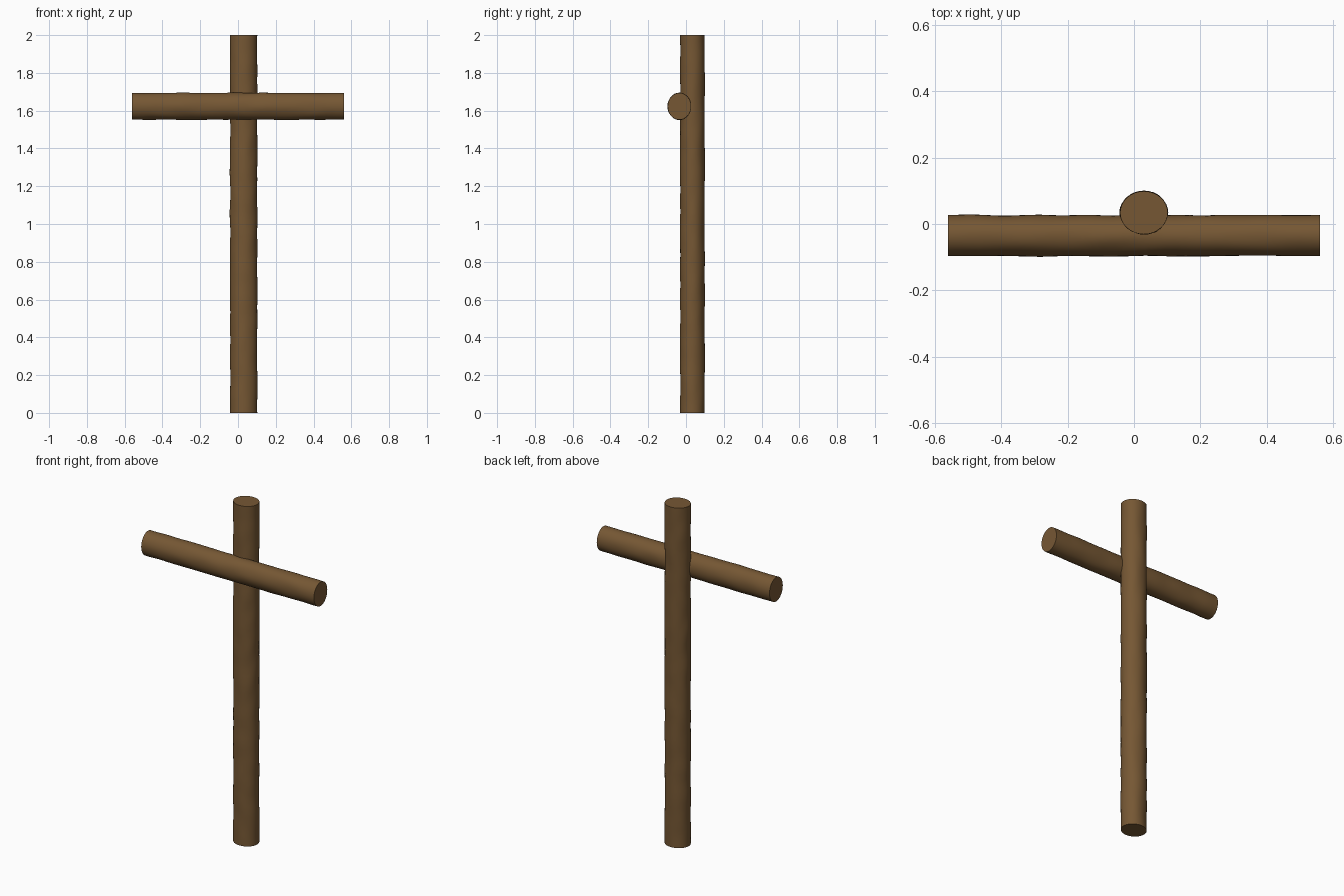
import bpy, bmesh, math
from mathutils import Matrix, Vector, noise

cube = bpy.data.objects.get("Cube")
if cube:
    bpy.data.objects.remove(cube)

SIDES = 32

wood = bpy.data.materials.new("brown wood")
wood.use_nodes = True
colour = (0.18, 0.096, 0.034, 1)
wood.diffuse_color = colour
bsdf = wood.node_tree.nodes["Principled BSDF"]
bsdf.inputs["Base Color"].default_value = colour
bsdf.inputs["Roughness"].default_value = 0.9


def log(name, length, rx, ry, matrix, rings, seed):
    """Slightly uneven oval log along local z, with flat sawn ends."""
    bm = bmesh.new()
    loops = []
    for i in range(rings + 1):
        z = length * i / rings
        loop = []
        for k in range(SIDES):
            a = math.tau * k / SIDES
            c, s = math.cos(a), math.sin(a)
            # Gentle knots and dents, fading out at the sawn ends
            fade = min(1, i / 2, (rings - i) / 2)
            bump = noise.noise(Vector((c * 1.2, s * 1.2, z * 9 + seed)))
            r = 1 + 0.05 * fade * bump
            loop.append(bm.verts.new((rx * r * c, ry * r * s, z)))
        loops.append(loop)
    for low, high in zip(loops, loops[1:]):
        for k in range(SIDES):
            n = (k + 1) % SIDES
            bm.faces.new((low[k], low[n], high[n], high[k]))
    bm.faces.new(loops[0][::-1])
    bm.faces.new(loops[-1])
    bm.transform(matrix)
    bmesh.ops.recalc_face_normals(bm, faces=bm.faces)
    mesh = bpy.data.meshes.new(name)
    bm.to_mesh(mesh)
    bm.free()
    mesh.materials.append(wood)
    obj = bpy.data.objects.new(name, mesh)
    bpy.context.collection.objects.link(obj)
    bpy.ops.object.select_all(action="DESELECT")
    obj.select_set(True)
    bpy.context.view_layer.objects.active = obj
    bpy.ops.object.shade_smooth_by_angle(angle=math.radians(40))


# Upright post
log("upright_post", 2, 0.072, 0.065, Matrix.Translation((0.03, 0.034, 0)), 60, 3)

# Crossbar laid over the front of the post
turn = Matrix.Rotation(math.pi / 2, 4, "Y")
log("crossbar", 1.124, 0.071, 0.062,
    Matrix.Translation((-0.562, -0.035, 1.623)) @ turn, 36, 40)
